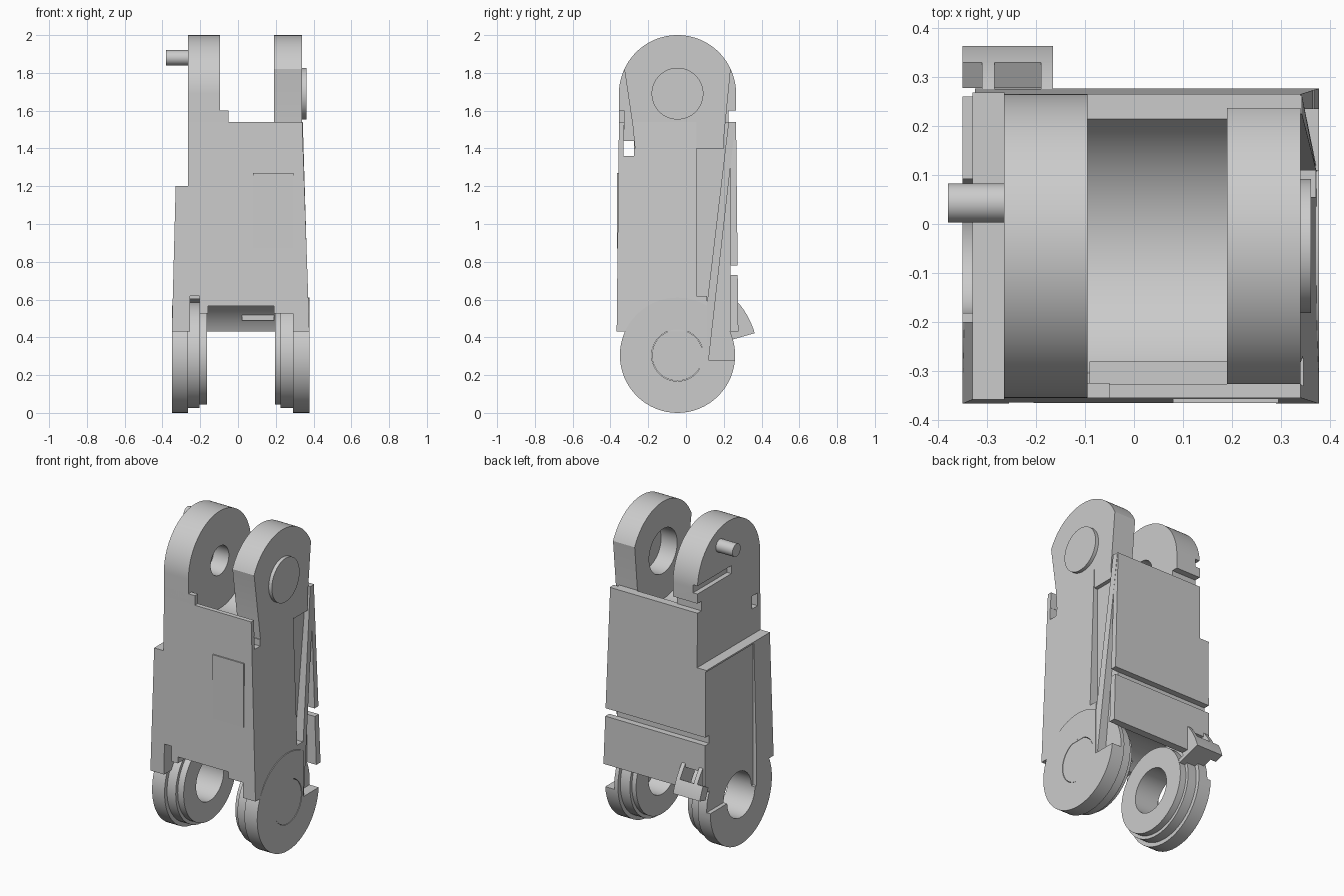
import bpy, bmesh, math

cube = bpy.data.objects.get("Cube")
if cube:
    bpy.data.objects.remove(cube, do_unlink=True)

grey = bpy.data.materials.new("plain_grey")
grey.use_nodes = True
COLOUR = (0.6, 0.6, 0.6, 1)
grey.diffuse_color = COLOUR
grey.node_tree.nodes["Principled BSDF"].inputs["Base Color"].default_value = COLOUR

AXIS_Y, TOP_Z, LOW_Z = -0.045, 1.69, 0.305   # the two hinge axes run along x


def prism(name, pts, axis, a, b):
    """Extrude a 2D outline along x (outline is y,z) or along y (outline is x,z)."""
    bm = bmesh.new()
    ends = []
    for t in (a, b):
        ends.append([bm.verts.new((t, u, v) if axis == "x" else (u, t, v)) for u, v in pts])
    bm.faces.new(ends[0])
    bm.faces.new(ends[1])
    n = len(pts)
    for i in range(n):
        j = (i + 1) % n
        bm.faces.new((ends[0][i], ends[0][j], ends[1][j], ends[1][i]))
    bmesh.ops.recalc_face_normals(bm, faces=bm.faces)
    mesh = bpy.data.meshes.new(name)
    bm.to_mesh(mesh)
    bm.free()
    mesh.materials.append(grey)
    obj = bpy.data.objects.new(name, mesh)
    bpy.context.collection.objects.link(obj)
    return obj


def arc(z, r, start=0, end=360, steps=64):
    angles = [math.radians(start + (end - start) * i / steps) for i in range(steps + 1)]
    if end - start == 360:
        angles.pop()
    return [(AXIS_Y + r * math.cos(t), z + r * math.sin(t)) for t in angles]


def disc(name, z, r, a, b):
    return prism(name, arc(z, r), "x", a, b)


def box(name, x, y, z):
    return prism(name, [(y[0], z[0]), (y[1], z[0]), (y[1], z[1]), (y[0], z[1])], "x", *x)


def cut(target, *cutters):
    """Subtract each cutter and discard it."""
    bpy.ops.object.select_all(action="DESELECT")
    bpy.context.view_layer.objects.active = target
    target.select_set(True)
    for c in cutters:
        mod = target.modifiers.new("cut", "BOOLEAN")
        mod.operation, mod.solver, mod.object = "DIFFERENCE", "EXACT", c
        bpy.ops.object.modifier_apply(modifier=mod.name)
        bpy.data.objects.remove(c, do_unlink=True)


# Main body: stepped, tapered front outline, slightly thicker towards the bottom
body = prism("body", [(-0.35, 0.43), (0.378, 0.43), (0.34, 1.54), (-0.265, 1.54),
                      (-0.265, 1.2), (-0.33, 1.2)], "y", -0.355, 0.265)
for v in body.data.vertices:
    v.co.y += math.copysign(0.012 * (1.54 - v.co.z) / 1.11, v.co.y)

# Hinge clearances, mouth under the front panel, and the grooves and pockets
cut(body,
    disc("cutter", TOP_Z, 0.3, -0.095, 0.19),
    disc("cutter", LOW_Z, 0.302, -0.255, 0.29),
    box("cutter", (-0.255, -0.205), (-0.5, -0.1), (0.3, 0.62)),
    box("cutter", (-0.21, 0.29), (-0.5, -0.1), (0.3, 0.525)),
    box("cutter", (-0.16, 0.19), (-0.5, -0.1), (0.3, 0.565)),
    box("cutter", (-1, 1), (0.235, 0.5), (0.73, 0.78)),
    box("cutter", (-1, 1), (-0.33, -0.275), (1.36, 1.44)),
    prism("cutter", [(-0.325, 1.6), (-0.29, 1.6), (-0.27, 1.4), (-0.33, 1.4)], "x", -0.09, 1),
    box("cutter", (-1, -0.325), (-0.2, 0.5), (0.3, 1.19)),
    box("cutter", (0.315, 1), (0.055, 0.235), (0.62, 1.6)),
    box("cutter", (0.315, 1), (0.11, 0.235), (0.3, 0.63)),
    box("cutter", (-0.29, -0.17), (0.1, 0.5), (0.3, 0.56)),
    disc("cutter", LOW_Z, 0.137, -1, -0.2))

# Tab and thin panel on the front
box("front_tab", (-0.265, -0.05), (-0.355, -0.325), (1.5, 1.6))
box("front_panel", (0.08, 0.295), (-0.366, -0.357), (0.87, 1.27))

# Upper straight-sided arm with a shallow bore, a side slot and a peg
arm = prism("upper_peg_arm", arc(TOP_Z, 0.31, 0, 180) +
            [(-0.355, 1.5), (0.225, 1.5), (0.225, 1.6), (0.265, 1.6)], "x", -0.265, -0.095)
cut(arm, disc("cutter", TOP_Z, 0.09, -0.2, 0),
    box("cutter", (-0.5, -0.235), (-0.07, 0.5), (1.66, 1.71)))
peg = prism("peg", [(AXIS_Y + 0.088 + 0.04 * math.cos(i * math.pi / 16),
                     1.88 + 0.04 * math.sin(i * math.pi / 16)) for i in range(32)],
            "x", -0.38, -0.25)

# Upper tapered arm with an open bore inside and a cap outside
arm2 = prism("upper_capped_arm", arc(TOP_Z, 0.31, 24.8, 155.2) +
             [(-0.27, 1.44), (-0.27, 1.4), (0.2, 1.4), (0.2, 1.45)], "x", 0.19, 0.34)
cut(arm2, disc("cutter", TOP_Z, 0.139, 0, 0.31))
disc("upper_cap", TOP_Z, 0.137, 0.3, 0.362)

# Lower hinge rings, three stepped layers on each side
for side, layers in (("peg_side", ((-0.35, -0.264, 0.305), (-0.266, -0.204, 0.28),
                                   (-0.206, -0.163, 0.26))),
                     ("capped_side", ((0.29, 0.378, 0.305), (0.224, 0.291, 0.28),
                                      (0.195, 0.225, 0.26)))):
    for i, (a, b, r) in enumerate(layers):
        ring = disc(f"{side}_hinge_ring_{i + 1}", LOW_Z, r, a, b)
        cut(ring, disc("cutter", LOW_Z, 0.137, -1, 1))
        if i == 0 and a < 0:
            cut(ring, box("cutter", (-1, -0.325), (-0.2, 0.5), (LOW_Z, 1)))
        elif i == 0:
            cut(ring, box("cutter", (0.315, 1), (0.11, 0.5), (0.28, 1)))
disc("lower_cap", LOW_Z, 0.135, 0.33, 0.376)

# Slanted bar in the side pocket
bar = prism("slanted_bar", [(0.225, 1.54), (0.262, 1.54), (0.12, 0.28), (0.11, 0.2),
                            (0.07, 0.22), (0.11, 0.57)], "x", 0.3, 0.372)
for v in bar.data.vertices:
    if v.co.x > 0.35 and v.co.z > 1:
        v.co.x = 0.343

# Release lever at the back: curved webs carrying a wide tip
def sector(name, r0, r1, start, end, a, b):
    prism(name, arc(LOW_Z, r1, start, end, 8) + arc(LOW_Z, r0, start, end, 8)[::-1], "x", a, b)


sector("lever_tip", 0.365, 0.425, 16, 28, -0.35, -0.165)
sector("lever_floor", 0.25, 0.37, 16, 21, -0.29, -0.165)
for a in (-0.31, -0.19):
    sector("lever_web", 0.3, 0.425, 16, 41, a, a + 0.025)

# Small stop block inside the lower opening
box("stop_block", (0.02, 0.19), (0.17, 0.25), (0.49, 0.525))

# Smooth the round parts, keep the edges sharp
bpy.ops.object.select_all(action="DESELECT")
for obj in bpy.context.scene.objects:
    if obj.type == "MESH":
        obj.select_set(True)
        bpy.context.view_layer.objects.active = obj
bpy.ops.object.shade_smooth_by_angle(angle=math.radians(25))
